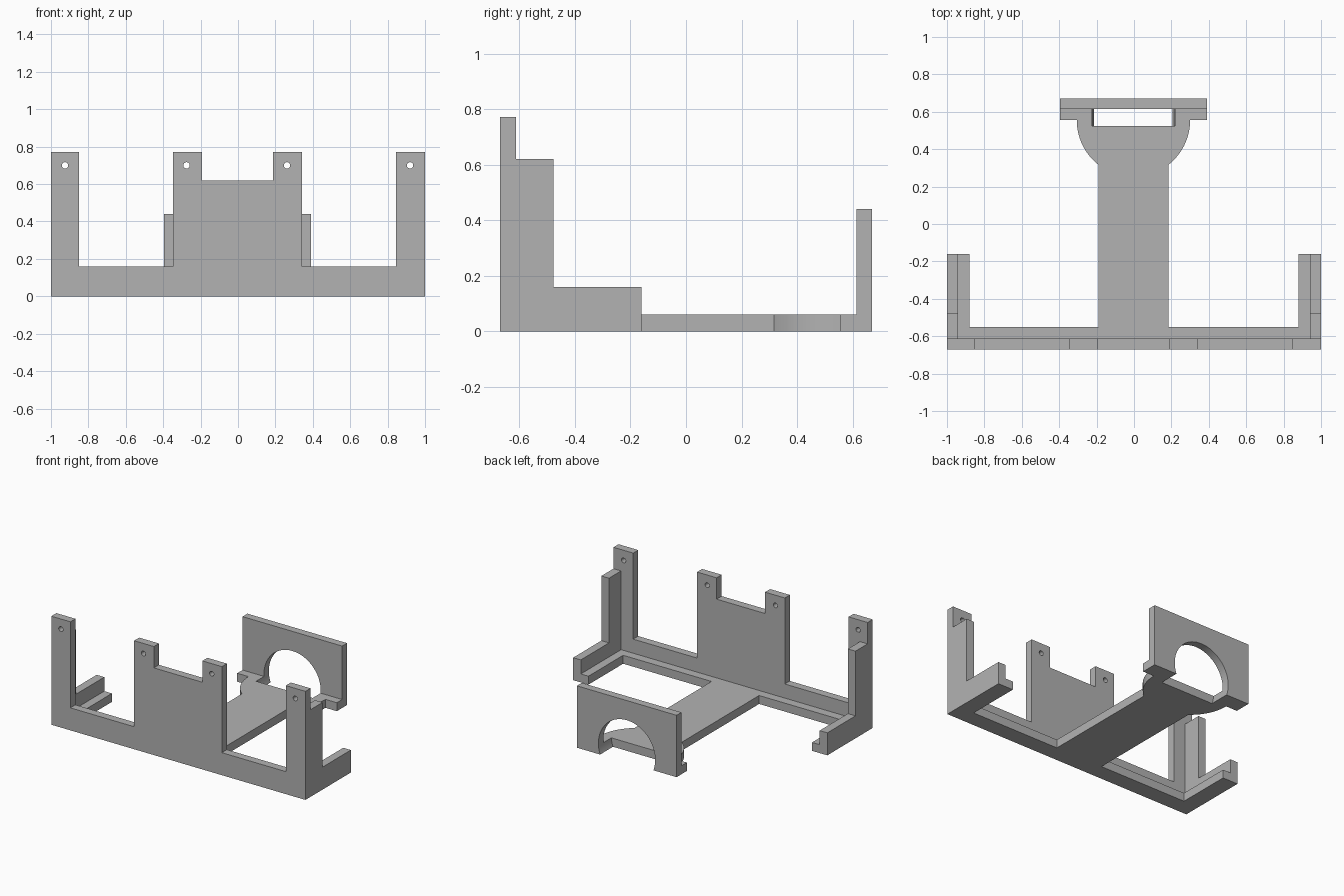
import bpy
import bmesh
import math
from mathutils import Vector

if "Cube" in bpy.data.objects:
    bpy.data.objects.remove(bpy.data.objects["Cube"], do_unlink=True)

grey = bpy.data.materials.new("plain_grey")
grey.use_nodes = True
COLOUR = (0.448, 0.448, 0.448, 1)
grey.diffuse_color = COLOUR
grey.node_tree.nodes["Principled BSDF"].inputs["Base Color"].default_value = COLOUR


def extrude(name, outline, axis, start, end):
    """Extrude a closed 2D outline along x, y or z."""
    place = {
        "x": lambda a, b: (start, a, b),
        "y": lambda a, b: (a, start, b),
        "z": lambda a, b: (a, b, start),
    }[axis]
    bm = bmesh.new()
    face = bm.faces.new([bm.verts.new(place(a, b)) for a, b in outline])
    new = bmesh.ops.extrude_face_region(bm, geom=[face])["geom"]
    shift = Vector([end - start if axis == k else 0 for k in "xyz"])
    bmesh.ops.translate(bm, vec=shift, verts=[v for v in new if isinstance(v, bmesh.types.BMVert)])
    bmesh.ops.recalc_face_normals(bm, faces=bm.faces)
    mesh = bpy.data.meshes.new(name)
    bm.to_mesh(mesh)
    bm.free()
    mesh.materials.append(grey)
    obj = bpy.data.objects.new(name, mesh)
    bpy.context.collection.objects.link(obj)
    return obj


def activate(obj):
    bpy.ops.object.select_all(action="DESELECT")
    obj.select_set(True)
    bpy.context.view_layer.objects.active = obj


def arc(cx, cy, r, a0, a1, steps):
    return [(cx + r * math.cos(a0 + (a1 - a0) * i / steps),
             cy + r * math.sin(a0 + (a1 - a0) * i / steps)) for i in range(steps + 1)]


def drill(obj, x, z, r, y0, y1, sides):
    """Cut a round hole running along y."""
    circle = arc(x, z, r, 0, math.tau, sides)[:-1]
    cutter = extrude("cutter", circle, "y", y0, y1)
    cutter.hide_render = True
    mod = obj.modifiers.new("hole", "BOOLEAN")
    mod.operation = "DIFFERENCE"
    mod.solver = "EXACT"
    mod.object = cutter
    activate(obj)
    bpy.ops.object.modifier_apply(modifier=mod.name)
    bpy.data.objects.remove(cutter, do_unlink=True)


FRONT, INNER, LEDGE, ARM_END = -0.67, -0.613, -0.55, -0.16
BACK_IN, BACK = 0.615, 0.67
FLOOR, RAIL, TALL = 0.06, 0.16, 0.772
MID = -0.003

# Upright front plate with four tabs
front_plate = extrude("front_plate", [
    (-1, 0), (1, 0), (1, TALL), (0.845, TALL), (0.845, RAIL), (0.342, RAIL),
    (0.342, TALL), (0.188, TALL), (0.188, 0.62), (-0.193, 0.62), (-0.193, TALL),
    (-0.348, TALL), (-0.348, RAIL), (-0.85, RAIL), (-0.85, TALL), (-1, TALL),
], "y", FRONT, INNER)
for x in (-0.925, -0.275, 0.262, 0.92):
    drill(front_plate, x, 0.70, 0.017, FRONT - 0.1, INNER + 0.1, 24)

# Flat base: side ledges, central tongue and rounded collar
half, radius, lug, lug_y = 0.187, 0.303, 0.392, 0.555
a = math.acos(half / radius)
right = [(1, INNER), (1, ARM_END), (0.88, ARM_END), (0.88, LEDGE), (MID + half, LEDGE)]
right += [(MID + x, y) for x, y in arc(0, lug_y, radius, -a, 0, 20)]
right += [(MID + lug, lug_y), (MID + lug, BACK_IN)]
left = [(-x if x > 0.8 else 2 * MID - x, y) for x, y in reversed(right)]
base = extrude("base", right + left, "z", 0, FLOOR)

# Stepped side walls
for name, x0, x1 in (("left_wall", 0.94, 1), ("right_wall", -1, -0.94)):
    extrude(name, [(INNER, FLOOR), (ARM_END, FLOOR), (ARM_END, RAIL),
                   (-0.477, RAIL), (-0.477, 0.62), (INNER, 0.62)], "x", x0, x1)

# Back plate, with the round opening carried into the collar
back_plate = extrude("back_plate", [
    (MID - lug, 0), (MID + lug, 0), (MID + lug, 0.44), (MID - lug, 0.44),
], "y", BACK_IN, BACK)
for part in (base, back_plate):
    drill(part, MID, 0.077, 0.2235, 0.525, 0.8, 72)

# Smooth the round walls and keep all corners sharp
for obj in (front_plate, base, back_plate):
    activate(obj)
    bpy.ops.object.shade_smooth_by_angle(angle=math.radians(30))
